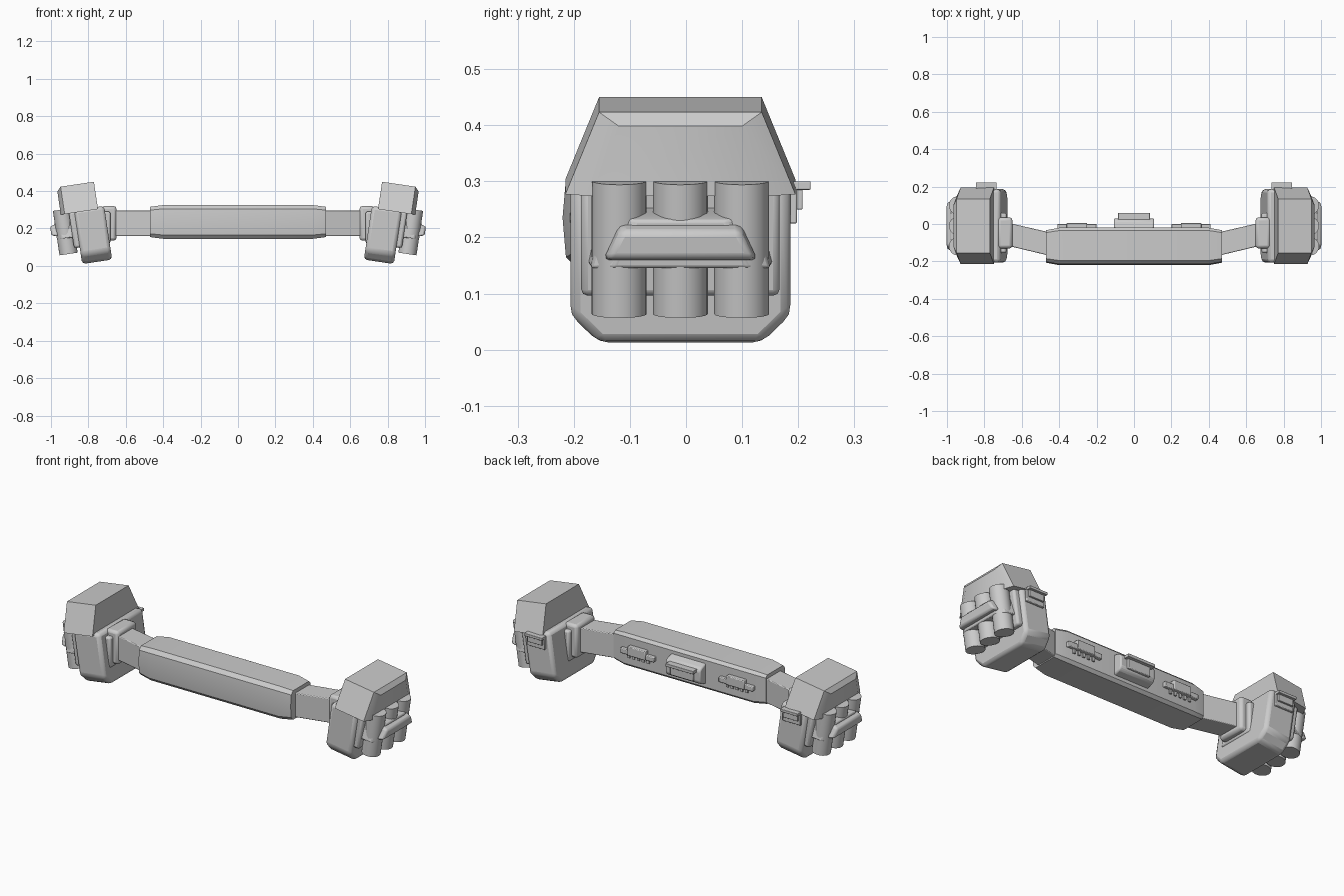
import bpy, bmesh, math
from mathutils import Matrix, Vector

cube = bpy.data.objects.get("Cube")
if cube:
    bpy.data.objects.remove(cube, do_unlink=True)

grey = bpy.data.materials.new("plain grey")
grey.use_nodes = True
colour = (0.6, 0.6, 0.6, 1)
grey.diffuse_color = colour
grey.node_tree.nodes["Principled BSDF"].inputs["Base Color"].default_value = colour

# Pouch frame: x points outward, z up, tilted outward at the top
TILT = Matrix.Translation((0.752, 0, 0.022)) @ Matrix.Rotation(math.radians(8.5), 4, 'Y')
WORLD = Matrix.Identity(4)
MID = -0.01  # y centre of each pouch


def finish(name, bm, matrix, bevel, segments, mirror):
    bmesh.ops.transform(bm, matrix=matrix, verts=bm.verts)
    bmesh.ops.recalc_face_normals(bm, faces=bm.faces)
    mesh = bpy.data.meshes.new(name)
    bm.to_mesh(mesh)
    bm.free()
    mesh.materials.append(grey)
    obj = bpy.data.objects.new(name, mesh)
    bpy.context.collection.objects.link(obj)
    bpy.ops.object.select_all(action='DESELECT')
    obj.select_set(True)
    bpy.context.view_layer.objects.active = obj
    if bevel:
        mod = obj.modifiers.new("bevel", 'BEVEL')
        mod.width, mod.segments = bevel, segments
        mod.limit_method, mod.angle_limit = 'ANGLE', math.radians(25)
    if mirror:
        obj.modifiers.new("mirror", 'MIRROR').use_mirror_merge = False
    bpy.ops.object.shade_smooth_by_angle(angle=math.radians(30))
    return obj


def loft(name, rings, matrix=WORLD, bevel=0, segments=2, mirror=True):
    """Skin through matching rings of points and cap both ends."""
    bm = bmesh.new()
    loops = [[bm.verts.new(p) for p in ring] for ring in rings]
    n = len(loops[0])
    for a, b in zip(loops, loops[1:]):
        for i in range(n):
            j = (i + 1) % n
            bm.faces.new((a[i], a[j], b[j], b[i]))
    bm.faces.new(loops[0])
    bm.faces.new(loops[-1])
    return finish(name, bm, matrix, bevel, segments, mirror)


def ring(x, profile):
    return [(x, y, z) for y, z in profile]


def box(name, x, y, z, matrix=WORLD, bevel=0.006, segments=2, mirror=True):
    rect = [(y[0], z[0]), (y[1], z[0]), (y[1], z[1]), (y[0], z[1])]
    return loft(name, [ring(x[0], rect), ring(x[1], rect)], matrix, bevel, segments, mirror)


def trapezoid(bottom, top, z0, z1, y=MID):
    return [(y - bottom, z0), (y + bottom, z0), (y + top, z1), (y - top, z1)]


# Belt pad: slightly bulging front, tapered ends
pad = [(-0.02, 0.16), (-0.035, 0.145), (-0.195, 0.145), (-0.214, 0.165),
       (-0.22, 0.235), (-0.214, 0.305), (-0.195, 0.325), (-0.035, 0.325), (-0.02, 0.31)]
end = [(-0.12 + (y + 0.12) * 0.87, 0.235 + (z - 0.235) * 0.9) for y, z in pad]
loft("belt_pad", [ring(-0.47, end), ring(-0.40, pad), ring(0.40, pad), ring(0.47, end)],
     mirror=False)

# Side straps angled back to the pouches
loft("side_strap", [ring(0.45, [(-0.17, 0.16), (-0.045, 0.16), (-0.045, 0.295), (-0.17, 0.295)]),
                    ring(0.68, [(-0.115, 0.16), (0.008, 0.16), (0.008, 0.295), (-0.115, 0.295)])],
     bevel=0.004)
box("strap_bracket", (0.65, 0.73), (-0.13, 0.035), (0.135, 0.32), bevel=0.015)
box("bracket_plate", (0.682, 0.73), (-0.155, 0.06), (0.12, 0.29), bevel=0.01)

# Centre buckle on the back of the belt
base = [(-0.03, 0.175), (0.018, 0.19), (0.03, 0.205), (0.03, 0.265), (0.018, 0.28), (-0.03, 0.295)]
loft("centre_buckle", [ring(-0.108, base), ring(0.108, base)], bevel=0.008, mirror=False)
box("buckle_lip", (-0.085, 0.085), (0.02, 0.06), (0.255, 0.272), bevel=0.002, mirror=False)
box("buckle_tongue", (-0.07, 0.07), (0.02, 0.042), (0.205, 0.26), bevel=0.004, mirror=False)

# Side clips on the back of the belt
box("clip_bar", (0.2, 0.41), (-0.03, 0.0), (0.222, 0.25), bevel=0.004)
box("clip_tab", (0.25, 0.36), (-0.03, 0.006), (0.222, 0.272), bevel=0.004)
for i in range(5):
    x = 0.245 + i * 0.03
    box("clip_tooth", (x - 0.007, x + 0.007), (-0.03, -0.012), (0.2, 0.225), bevel=0)

# Pouch body with cut lower corners
body = [(MID - 0.145, 0), (MID + 0.145, 0), (MID + 0.196, 0.05), (MID + 0.196, 0.29),
        (MID - 0.196, 0.29), (MID - 0.196, 0.05)]
loft("pouch_body", [ring(-0.08, body), ring(0.082, body)], TILT, bevel=0.018)

# Flared lid with a chamfered outer face
lid = trapezoid(0.205, 0.145, 0.278, 0.426)
face = trapezoid(0.16, 0.11, 0.278, 0.404)
loft("pouch_lid", [ring(-0.045, lid), ring(0.135, lid), ring(0.156, face)], TILT)

# Outer plate, canisters and their retaining bar
box("outer_plate", (0.07, 0.112), (MID - 0.177, MID + 0.177), (0.09, 0.285), TILT, 0.012)
for i in (-1, 0, 1):
    bm = bmesh.new()
    bmesh.ops.create_cone(bm, cap_ends=True, segments=24, radius1=0.049, radius2=0.049,
                          depth=0.24, matrix=Matrix.Translation((0.146, MID + i * 0.109, 0.184)))
    finish("canister", bm, TILT, 0, 1, True)
loft("canister_strap", [ring(0.1, trapezoid(0.165, 0.145, 0.148, 0.25)),
                        ring(0.17, trapezoid(0.16, 0.13, 0.15, 0.247)),
                        ring(0.197, trapezoid(0.12, 0.08, 0.155, 0.24))], TILT, 0.005)
loft("canister_bar", [ring(0.185, trapezoid(0.14, 0.11, 0.166, 0.234)),
                      ring(0.222, trapezoid(0.13, 0.105, 0.175, 0.224))], TILT, 0.01)

# Latch on the back of each pouch
box("latch_base", (0.735, 0.845), (0.17, 0.198), (0.225, 0.3), bevel=0.003)
box("latch_step", (0.745, 0.835), (0.17, 0.208), (0.25, 0.3), bevel=0.002)
box("latch_lip", (0.735, 0.845), (0.17, 0.222), (0.285, 0.3), bevel=0.002)
